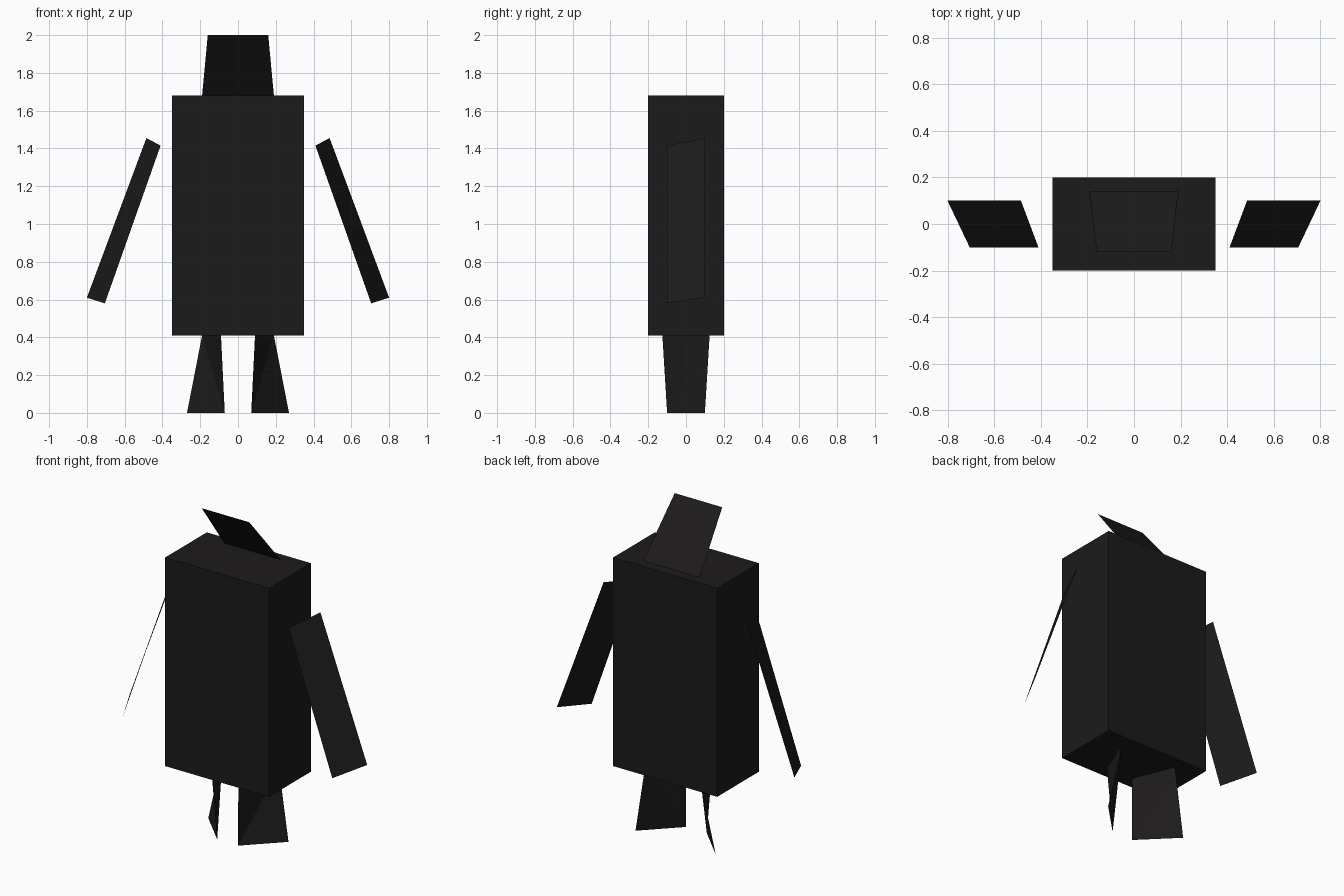
import bpy

if "Cube" in bpy.data.objects:
    bpy.data.objects.remove(bpy.data.objects["Cube"])

dark = bpy.data.materials.new("charcoal")
dark.diffuse_color = (0.012, 0.011, 0.011, 1)
dark.use_nodes = True
dark.node_tree.nodes["Principled BSDF"].inputs["Base Color"].default_value = dark.diffuse_color


def panel(name, verts, faces=((0, 1, 2, 3),), side=1):
    """Flat sheet from corner points; side=-1 mirrors it across x."""
    mesh = bpy.data.meshes.new(name)
    if side < 0:
        faces = [f[::-1] for f in faces]
    mesh.from_pydata([(x * side, y, z) for x, y, z in verts], [], faces)
    mesh.materials.append(dark)
    obj = bpy.data.objects.new(name, mesh)
    bpy.context.collection.objects.link(obj)
    return obj


# Body: plain closed box
bpy.ops.mesh.primitive_cube_add(size=1, location=(0, 0, 1.045))
body = bpy.context.object
body.name = "body"
body.scale = (0.70, 0.40, 1.27)
body.data.materials.append(dark)

# Head: one tapered sheet leaning forward
panel("head", [(-0.19, 0.14, 1.68), (-0.16, -0.12, 2.0),
               (0.16, -0.12, 2.0), (0.19, 0.14, 1.68)])

for side, label in ((1, "right"), (-1, "left")):
    # Arm: slanted sheet standing off the body
    panel(label + "_arm", [(0.705, -0.1, 0.58), (0.80, 0.1, 0.61),
                           (0.485, 0.1, 1.455), (0.41, -0.1, 1.415)], side=side)
    # Leg: slightly twisted sheet, split along its diagonal
    panel(label + "_leg", [(0.07, -0.1, 0), (0.27, 0.1, 0),
                           (0.19, 0.125, 0.41), (0.09, -0.125, 0.41)],
          ((0, 1, 2), (0, 2, 3)), side)
